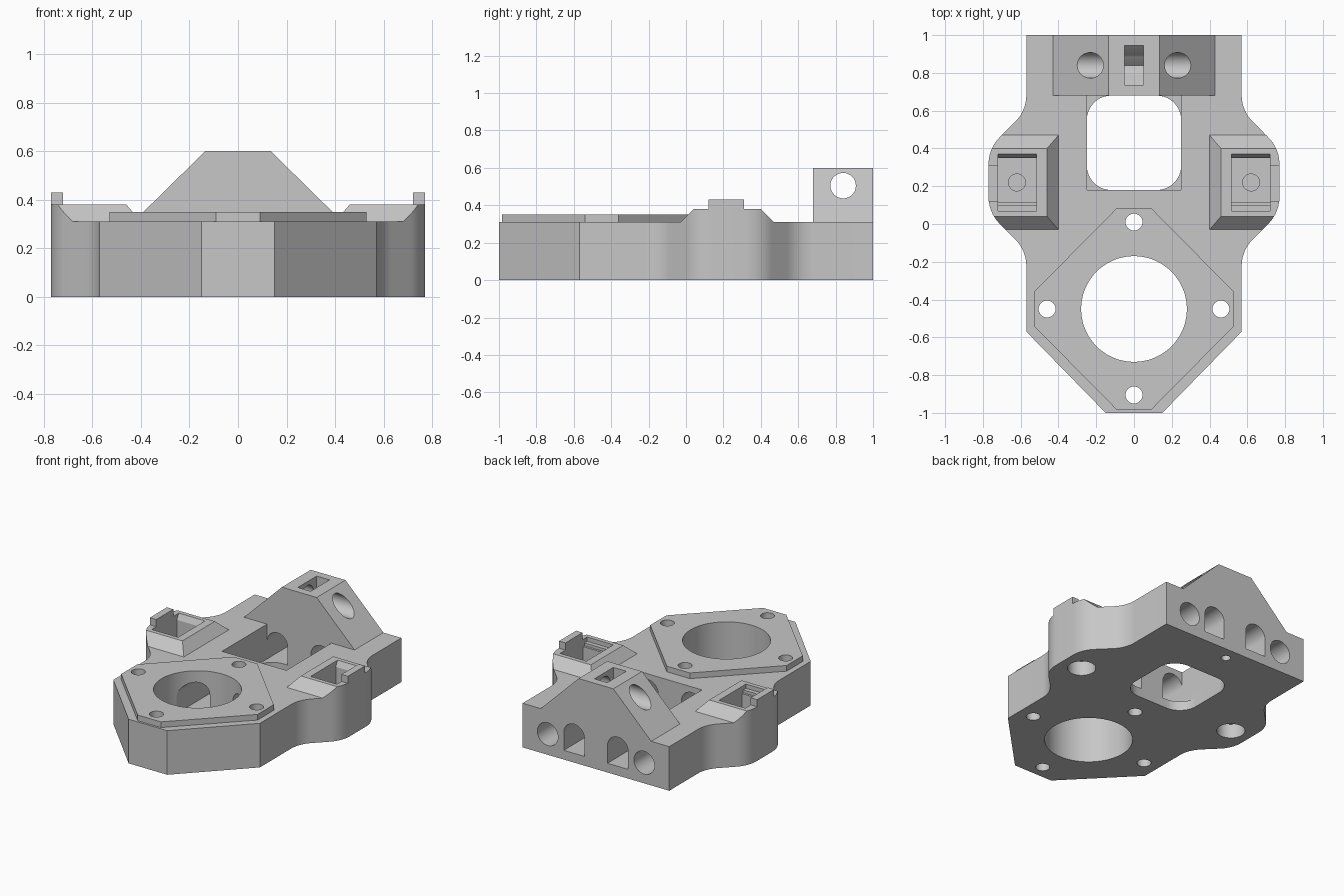
import bpy, bmesh
from math import sin, cos, pi, tan, radians
from mathutils import Vector

cube = bpy.data.objects.get("Cube")
if cube:
    bpy.data.objects.remove(cube, do_unlink=True)

grey = bpy.data.materials.new("plain grey")
grey.use_nodes = True
GREY = (0.57, 0.57, 0.57, 1)
grey.diffuse_color = GREY
grey.node_tree.nodes["Principled BSDF"].inputs["Base Color"].default_value = GREY

PLACE = {"x": lambda a, b, c: (c, a, b),
         "y": lambda a, b, c: (a, c, b),
         "z": lambda a, b, c: (a, b, c)}


def loft(name, low, high, c0, c1, axis="z"):
    """Solid between two matching outlines along an axis."""
    bm = bmesh.new()
    put = PLACE[axis]
    v0 = [bm.verts.new(put(a, b, c0)) for a, b in low]
    v1 = [bm.verts.new(put(a, b, c1)) for a, b in high]
    bm.faces.new(v0)
    bm.faces.new(v1)
    n = len(v0)
    for i in range(n):
        j = (i + 1) % n
        bm.faces.new((v0[i], v0[j], v1[j], v1[i]))
    bmesh.ops.recalc_face_normals(bm, faces=bm.faces)
    mesh = bpy.data.meshes.new(name)
    bm.to_mesh(mesh)
    bm.free()
    mesh.materials.append(grey)
    ob = bpy.data.objects.new(name, mesh)
    bpy.context.collection.objects.link(ob)
    return ob


def prism(name, pts, c0, c1, axis="z"):
    return loft(name, pts, pts, c0, c1, axis)


def rect(a0, a1, b0, b1):
    return [(a0, b0), (a1, b0), (a1, b1), (a0, b1)]


def arc(a, b, r, start=0, sweep=2 * pi, n=48):
    return [(a + r * cos(start + sweep * i / n), b + r * sin(start + sweep * i / n))
            for i in range(n)]


def mirrored(half):
    return half + [(-x, y) for x, y in reversed(half)]


def fillet(prev, p, nxt, r, n=10):
    """Points of a rounded corner at p."""
    p = Vector(p)
    d0 = (Vector(prev) - p).normalized()
    d1 = (Vector(nxt) - p).normalized()
    half = d0.angle(d1) / 2
    t = r / tan(half)
    centre = p + (d0 + d1).normalized() * (r / sin(half))
    a, b = p + d0 * t - centre, p + d1 * t - centre
    total = a.angle(b)
    return [tuple(centre + (a * sin(total * (1 - i / n)) + b * sin(total * i / n)) / sin(total))
            for i in range(n + 1)]


def cutter(pts, c0, c1, axis="z"):
    ob = prism("cutter", pts, c0, c1, axis)
    ob.hide_render = True
    return ob


def carve(ob, tools, operation="DIFFERENCE"):
    for tool in tools:
        m = ob.modifiers.new("cut", "BOOLEAN")
        m.operation, m.solver, m.object = operation, "EXACT", tool
    dg = bpy.context.evaluated_depsgraph_get()
    dg.update()
    mesh = bpy.data.meshes.new_from_object(ob.evaluated_get(dg))
    ob.modifiers.clear()
    ob.data = mesh


TOP = 0.31

# Plate outline with swelling sides
path = [(0.57, -0.57), (0.57, -0.14), (0.77, 0.06), (0.77, 0.40), (0.57, 0.60), (0.57, 1.0)]
half = [(0.15, -1.0), path[0]]
for i in range(1, 5):
    half += fillet(path[i - 1], path[i], path[i + 1], 0.2)
half.append(path[-1])
outline = mirrored(half)

# Solid parts
plate = prism("base_plate", outline, 0, TOP)
pad = prism("motor_pad", mirrored([(0.09, -0.985), (0.53, -0.54), (0.53, -0.36), (0.09, 0.085)]),
            TOP, 0.35)
bridge = prism("rear_bridge", mirrored([(0.43, TOP), (0.135, 0.6)]), 0.68, 1.0, "y")
sockets, tabs = [], []
for s, side in ((1, "left"), (-1, "right")):
    low = [(s * x, y) for x, y in rect(0.40, 0.9, -0.03, 0.47)]
    high = [(s * x, y) for x, y in rect(0.46, 0.9, 0.04, 0.40)]
    sockets.append(loft(side + "_socket", low, high, TOP, 0.38))
    tabs.append(prism(side + "_socket_tab", rect(s * 0.72, s * 0.77, 0.12, 0.31), 0.38, 0.43))

# Sockets follow the plate edge
trim = cutter(outline, 0.1, 1)
for ob in sockets:
    carve(ob, [trim], "INTERSECT")

# Motor bore and its four bolt holes
motor_cuts = [cutter(arc(0, -0.45, 0.28, n=72), -0.1, 1)]
for x, y in ((0, 0.01), (0, -0.905), (0.46, -0.45), (-0.46, -0.45)):
    motor_cuts.append(cutter(arc(x, y, 0.045, n=32), -0.1, 1))

# Window: square above, rounded corners below
square = rect(-0.25, 0.25, 0.18, 0.68)
rounded = []
for i in range(4):
    rounded += fillet(square[i - 1], square[i], square[(i + 1) % 4], 0.13)
plate_cuts = [cutter(square, 0.065, 0.5), cutter(rounded, -0.1, 0.2)]

# Rod holes and arched channels from the back, recesses from below
pockets = []
pocket_profile = [(0.07, 0.5), (0.07, 0.35), (0.10, 0.35), (0.10, 0.33), (0.115, 0.33),
                  (0.115, 0.2), (0.35, 0.2), (0.35, 0.34), (0.37, 0.38), (0.37, 0.5)]
for s in (1, -1):
    arch = [(s * 0.17 - 0.08, 0.065), (s * 0.17 + 0.08, 0.065)]
    arch += arc(s * 0.17, 0.19, 0.08, 0, pi, 20) + [(s * 0.17 - 0.08, 0.19)]
    plate_cuts.append(cutter(arch, -0.45, 1.1, "y"))
    plate_cuts.append(cutter(arc(s * 0.375, 0.145, 0.08), 0.1, 1.1, "y"))
    plate_cuts.append(cutter(arc(s * 0.62, 0.22, 0.09), -0.1, 0.1))
    plate_cuts.append(cutter(arc(s * 0.62, 0.22, 0.045, n=32), 0.12, 0.3))
    pockets.append(cutter(pocket_profile, s * 0.515, s * 0.72, "x"))
plate_cuts.append(cutter(arc(0, 0.91, 0.03, n=32), -0.1, 0.2))

# Bridge cross hole and vee-bottomed slot
slot = [(0.735, 0.7), (0.735, 0.515), (0.84, 0.41), (0.945, 0.515), (0.945, 0.7)]
bridge_cuts = [cutter(arc(0.84, 0.505, 0.068), -0.6, 0.6, "x"),
               cutter(slot, -0.05, 0.05, "x")]

carve(plate, motor_cuts + plate_cuts + pockets)
carve(pad, motor_cuts)
carve(bridge, bridge_cuts)
for ob, pocket in zip(sockets, pockets):
    carve(ob, [pocket])

for tool in [trim] + motor_cuts + plate_cuts + pockets + bridge_cuts:
    bpy.data.objects.remove(tool, do_unlink=True)

# Smooth the round walls, keep edges sharp
for ob in [plate, pad, bridge] + sockets + tabs:
    bpy.ops.object.select_all(action="DESELECT")
    ob.select_set(True)
    bpy.context.view_layer.objects.active = ob
    bpy.ops.object.shade_smooth_by_angle(angle=radians(25))
